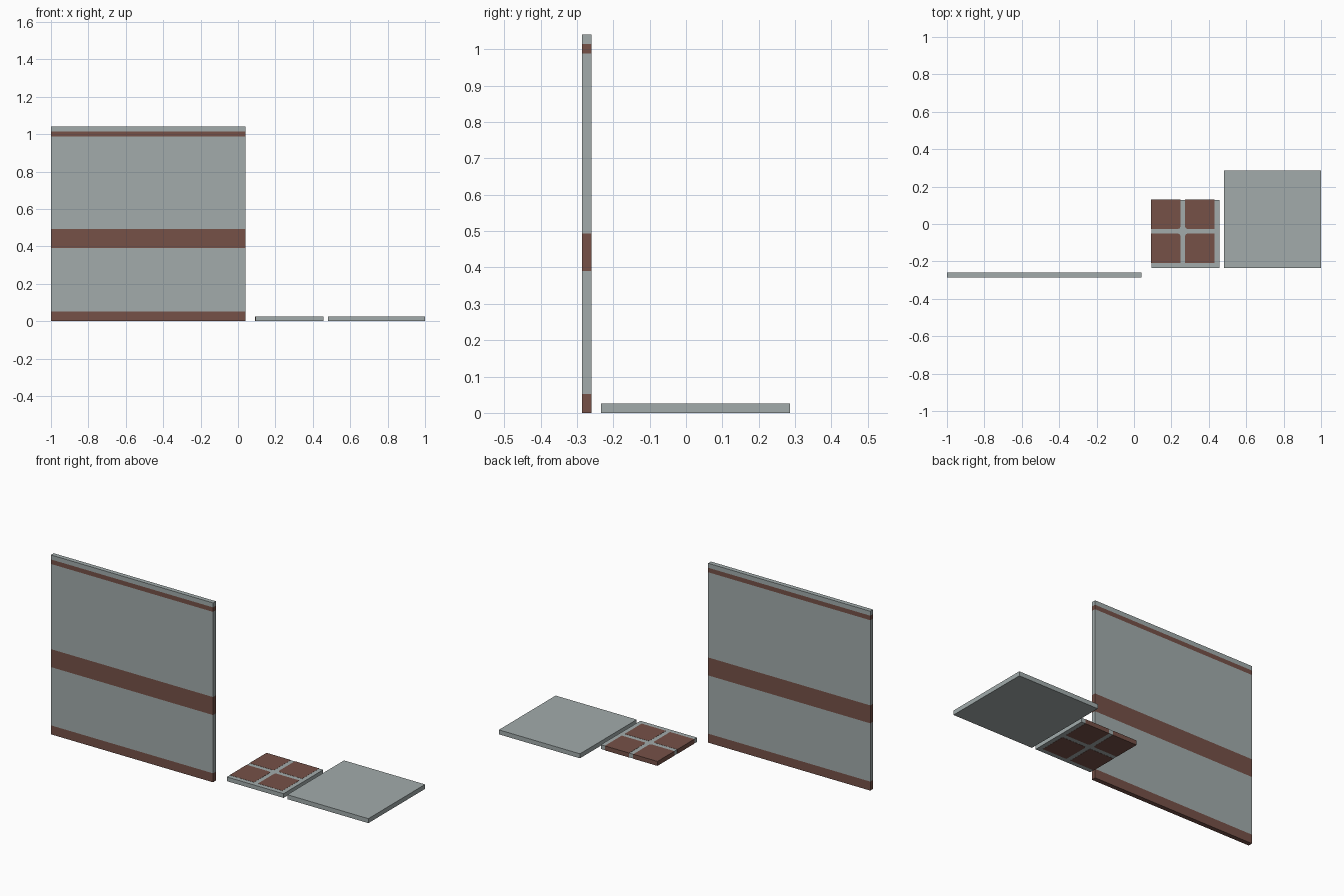
import bpy
import bmesh

if "Cube" in bpy.data.objects:
    bpy.data.objects.remove(bpy.data.objects["Cube"])

U = 0.026  # module: every size is a whole number of these
LIP = 0.0008  # how far the inlays stand proud of their tile


def material(name, rgb):
    m = bpy.data.materials.new(name)
    m.use_nodes = True
    m.diffuse_color = (*rgb, 1)
    bsdf = m.node_tree.nodes["Principled BSDF"]
    bsdf.inputs["Base Color"].default_value = (*rgb, 1)
    bsdf.inputs["Roughness"].default_value = 0.8
    return m


grey = material("stone grey", (0.36, 0.41, 0.41))
brown = material("brick brown", (0.18, 0.083, 0.064))


def add_object(name, bm, *mats):
    mesh = bpy.data.meshes.new(name)
    bmesh.ops.recalc_face_normals(bm, faces=bm.faces)
    bm.to_mesh(mesh)
    bm.free()
    for m in mats:
        mesh.materials.append(m)
    obj = bpy.data.objects.new(name, mesh)
    bpy.context.collection.objects.link(obj)
    return obj


def box(lo, hi):
    bm = bmesh.new()
    bmesh.ops.create_cube(bm, size=1)
    for v in bm.verts:
        v.co = [l + (c + 0.5) * (h - l) for c, l, h in zip(v.co, lo, hi)]
    return bm


# Standing wall panel, cut at the band heights and coloured by height
bands = [(0, 2 * U), (15 * U, 19 * U), (38 * U, 39 * U)]
wall = box((-1, -11 * U, 0), (-1 + 40 * U, -10 * U, 40 * U))
for z in {z for band in bands for z in band if z > 0}:
    bmesh.ops.bisect_plane(wall, geom=wall.verts[:] + wall.edges[:] + wall.faces[:],
                           plane_co=(0, 0, z), plane_no=(0, 0, 1))
for f in wall.faces:
    z = f.calc_center_median().z
    f.material_index = int(any(a <= z < b for a, b in bands))
add_object("wall_panel", wall, grey, brown)

# Plain square floor slab
add_object("floor_slab", box((1 - 20 * U, -9 * U, 0), (1, 11 * U, U)), grey)

# Small floor tile
x0, y1 = -1 + 42 * U, 5 * U
add_object("floor_tile", box((x0 + LIP, y1 - 14 * U, LIP),
                             (x0 + 14 * U, y1 - LIP, U - LIP)), grey)

# Four square inlays that run through the tile, inner corner clipped
for side, i in (("left", 0), ("right", 7)):
    for end, j in (("back", 0), ("front", 7)):
        lo = (x0 + i * U, y1 - (j + 6) * U, 0)
        hi = (x0 + (i + 6) * U, y1 - j * U, U)
        bm = box(lo, hi)
        cx, cy = x0 + 6.5 * U, y1 - 6.5 * U
        inner = [e for e in bm.edges
                 if all(max(abs(v.co.x - cx), abs(v.co.y - cy)) < U for v in e.verts)]
        bmesh.ops.bevel(bm, geom=inner, offset=0.4 * U, segments=2,
                        profile=0.5, affect="EDGES")
        add_object(f"tile_inlay_{end}_{side}", bm, brown)
